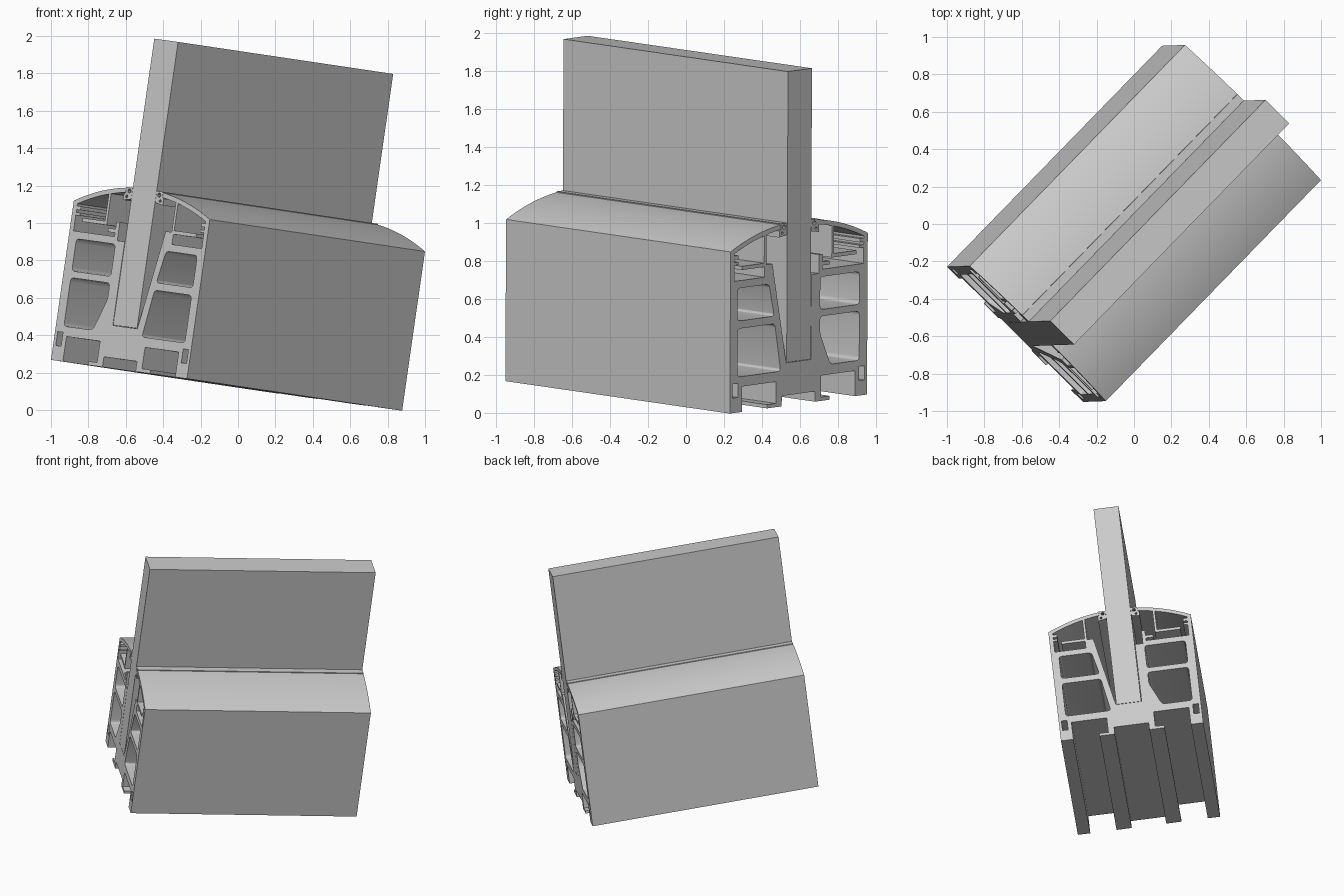
import bpy, bmesh, math
from mathutils import Vector, Matrix

if "Cube" in bpy.data.objects:
    bpy.data.objects.remove(bpy.data.objects["Cube"])

# Tilted frame: u across the section, v up the section, w along the length
LENGTH, HALF = 1.658, 0.515
v = Vector((0.142, 0.005, 0.99)).normalized()
w = Vector((0.694, 0.7126, -0.0996))
w = (w - v * w.dot(v)).normalized()
u = w.cross(v)
origin = Vector((-1.0, -0.229, 0.268)) + u * HALF + w * LENGTH / 2
FRAME = Matrix((u, v, -w)).transposed().to_4x4()
FRAME.translation = origin


def rounded(pts, r=0.022, steps=4):
    out = []
    for i, p in enumerate(pts):
        p = Vector(p)
        a, b = Vector(pts[i - 1]), Vector(pts[(i + 1) % len(pts)])
        s, e = p + (a - p).normalized() * r, p + (b - p).normalized() * r
        for k in range(steps + 1):
            t = k / steps
            out.append(s * (1 - t) ** 2 + p * 2 * t * (1 - t) + e * t * t)
    return out


def circle(x, y, r, n=10):
    return [(x + r * math.cos(k * math.tau / n), y + r * math.sin(k * math.tau / n)) for k in range(n)]


def rect(x0, y0, x1, y1):
    return [(x0, y0), (x1, y0), (x1, y1), (x0, y1)]


def mirror(pts, side):
    return [(p[0] * side, p[1]) for p in pts]


def extrude(name, loops):
    """First loop is the outline, the others are holes."""
    cu = bpy.data.curves.new(name, 'CURVE')
    cu.dimensions, cu.fill_mode, cu.extrude = '2D', 'BOTH', LENGTH / 2
    for pts in loops:
        sp = cu.splines.new('POLY')
        sp.points.add(len(pts) - 1)
        for q, p in zip(sp.points, pts):
            q.co = (p[0], p[1], 0, 1)
        sp.use_cyclic_u = True
    ob = bpy.data.objects.new(name, cu)
    bpy.context.collection.objects.link(ob)
    bpy.ops.object.select_all(action='DESELECT')
    ob.select_set(True)
    bpy.context.view_layer.objects.active = ob
    bpy.ops.object.convert(target='MESH')
    ob = bpy.context.view_layer.objects.active
    bm = bmesh.new()
    bm.from_mesh(ob.data)
    bmesh.ops.remove_doubles(bm, verts=bm.verts, dist=1e-5)
    bmesh.ops.recalc_face_normals(bm, faces=bm.faces)
    bm.to_mesh(ob.data)
    bm.free()
    ob.matrix_world = FRAME
    bpy.ops.object.shade_smooth_by_angle(angle=math.radians(25))
    return ob


# Glass panel
extrude("glass_panel", [rect(-0.09, 0.23, 0.09, 1.777)])

# Base channel: feet, sloped wall on one side, straight wall on the other
feet = [(0.125, 0.055), (0.125, 0), (0.235, 0), (0.235, 0.02), (0.17, 0.02),
        (0.17, 0.135), (0.425, 0.135), (0.425, 0), (HALF, 0)]
rim = [(HALF, 0.80), (0.455, 0.80), (0.455, 0.785), (0.485, 0.785), (0.485, 0.70)]
right_top = [(0.26, 0.70), (0.26, 0.765), (0.20, 0.765), (0.093, 0.228)]
left_top = [(-0.093, 0.228), (-0.093, 0.68), (-0.15, 0.68), (-0.15, 0.78), (-0.175, 0.78),
            (-0.175, 0.74), (-0.23, 0.74), (-0.23, 0.72), (-0.175, 0.72), (-0.175, 0.70)]
outline = feet + rim + right_top + left_top + mirror((feet + rim)[::-1], -1)
chambers = [
    [(-0.455, 0.486), (-0.16, 0.486), (-0.16, 0.66), (-0.455, 0.66)],
    [(-0.455, 0.188), (-0.238, 0.188), (-0.16, 0.36), (-0.16, 0.45), (-0.455, 0.45)],
    [(0.185, 0.486), (0.46, 0.486), (0.46, 0.66), (0.225, 0.66)],
    [(0.135, 0.188), (0.46, 0.188), (0.46, 0.445), (0.18, 0.445)],
]
slots = [rect(0.455, 0.08, 0.495, 0.155), rect(-0.495, 0.08, -0.455, 0.155)]
extrude("base_channel", [outline] + [rounded(c) for c in chambers] + slots)

# Curved cover caps and glass gaskets, one on each side
R, CENTRE = 1.21, -0.235


def arc(x0, x1, drop, n=14):
    xs = [x0 + (x1 - x0) * k / n for k in range(n + 1)]
    return [(x, CENTRE + math.sqrt((R - drop) ** 2 - x * x)) for x in xs]


cap = (arc(HALF, 0.14, 0) + arc(0.14, 0.245, 0.025, 4)
       + [(0.245, 0.755), (0.43, 0.755), (0.43, 0.775), (0.262, 0.775)]
       + arc(0.262, 0.485, 0.025, 8)
       + [(0.485, 0.835), (0.455, 0.835), (0.455, 0.815), (0.485, 0.815), (0.485, 0.80), (HALF, 0.80)])
gasket = [(0.091, 0.91), (0.15, 0.90), (0.15, 0.935), (0.139, 0.94), (0.139, 0.972), (0.091, 0.972)]
for side, label in ((-1, "left"), (1, "right")):
    extrude(label + "_cover_cap", [mirror(cap, side)])
    extrude(label + "_gasket", [mirror(p, side) for p in
                                (gasket, circle(0.113, 0.952, 0.012), circle(0.127, 0.921, 0.008))])
